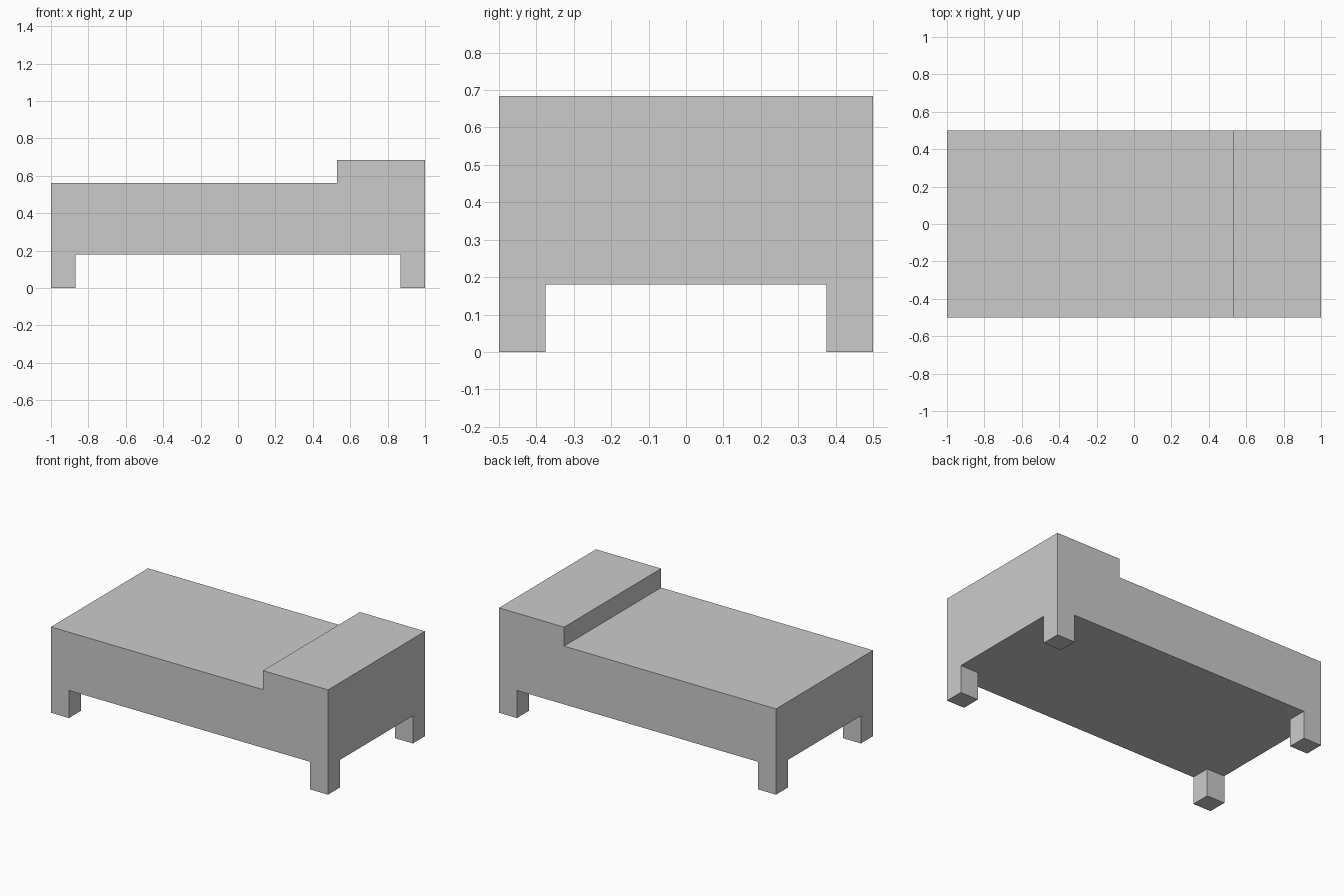
import bpy
import bmesh

if "Cube" in bpy.data.objects:
    bpy.data.objects.remove(bpy.data.objects["Cube"])

HALF_X, HALF_Y = 1.0, 0.5
LEG_X, LEG_Y, LEG_Z = 0.87, 0.375, 0.18    # inner faces and height of the legs
BED_Z, HEAD_Z, STEP_X = 0.56, 0.684, 0.53  # flat top, raised head end, step


def add_prism(name, profile, half_y):
    """Extrude an XZ profile symmetrically along Y."""
    bm = bmesh.new()
    face = bm.faces.new([bm.verts.new((x, -half_y, z)) for x, z in profile])
    ext = bmesh.ops.extrude_face_region(bm, geom=[face])["geom"]
    verts = [v for v in ext if isinstance(v, bmesh.types.BMVert)]
    bmesh.ops.translate(bm, verts=verts, vec=(0, 2 * half_y, 0))
    bmesh.ops.recalc_face_normals(bm, faces=bm.faces[:])
    mesh = bpy.data.meshes.new(name)
    bm.to_mesh(mesh)
    bm.free()
    obj = bpy.data.objects.new(name, mesh)
    bpy.context.collection.objects.link(obj)
    return obj


def add_cutter(name, half_x, half_y):
    """Box that clears the space below the bed."""
    profile = [(-half_x, -0.2), (half_x, -0.2), (half_x, LEG_Z), (-half_x, LEG_Z)]
    cutter = add_prism(name, profile, half_y)
    cutter.hide_render = True
    return cutter


# Bed block with raised head end
bed = add_prism("bed", [(-HALF_X, 0), (HALF_X, 0), (HALF_X, HEAD_Z),
                        (STEP_X, HEAD_Z), (STEP_X, BED_Z), (-HALF_X, BED_Z)], HALF_Y)

# Lengthwise and crosswise openings leave four corner legs
cutters = [add_cutter("lengthwise_cutter", HALF_X + 0.2, LEG_Y),
           add_cutter("crosswise_cutter", LEG_X, HALF_Y + 0.2)]
bpy.context.view_layer.objects.active = bed
for cutter in cutters:
    mod = bed.modifiers.new(cutter.name, "BOOLEAN")
    mod.operation = "DIFFERENCE"
    mod.solver = "EXACT"
    mod.object = cutter
    bpy.ops.object.modifier_apply(modifier=mod.name)
for cutter in cutters:
    bpy.data.objects.remove(cutter, do_unlink=True)

# Merge the coplanar underside pieces
bm = bmesh.new()
bm.from_mesh(bed.data)
bmesh.ops.remove_doubles(bm, verts=bm.verts[:], dist=1e-4)
bmesh.ops.dissolve_limit(bm, angle_limit=0.01, verts=bm.verts[:], edges=bm.edges[:])
bm.to_mesh(bed.data)
bm.free()
